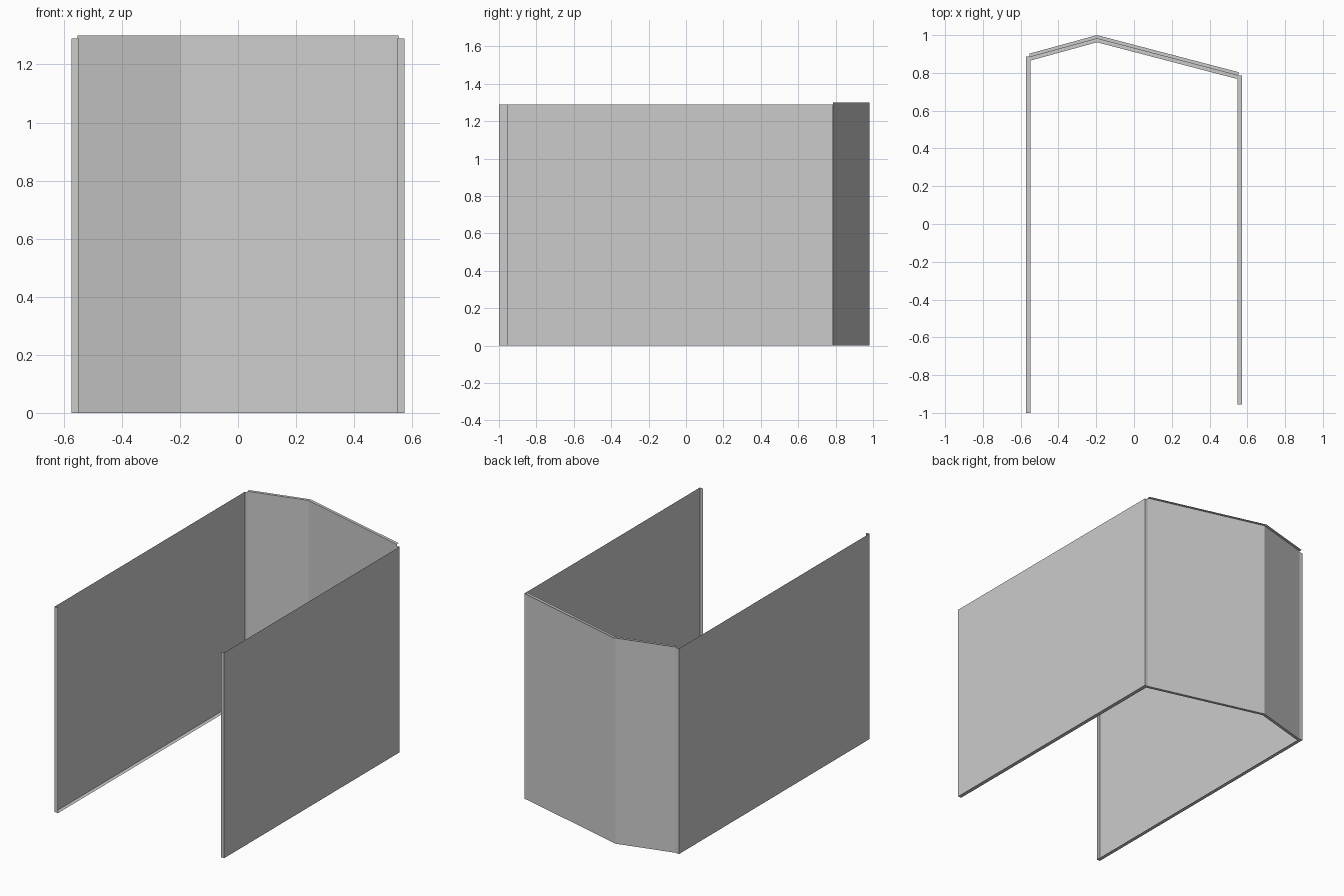
import bpy
import bmesh

if "Cube" in bpy.data.objects:
    bpy.data.objects.remove(bpy.data.objects["Cube"], do_unlink=True)

# Single plain grey sheet material
grey = bpy.data.materials.new("light_grey")
grey.use_nodes = True
colour = (0.6, 0.6, 0.6, 1.0)
grey.diffuse_color = colour
grey.node_tree.nodes["Principled BSDF"].inputs["Base Color"].default_value = colour


def sheet(name, plan, height, lips):
    """Raise a plan path into a thin folded sheet; lips are flat strips
    given as (edge path, folded path, z)."""
    bm = bmesh.new()

    def strip(path_a, z_a, path_b, z_b):
        a = [bm.verts.new((x, y, z_a)) for x, y in path_a]
        b = [bm.verts.new((x, y, z_b)) for x, y in path_b]
        for i in range(len(a) - 1):
            bm.faces.new((a[i], a[i + 1], b[i + 1], b[i]))

    strip(plan, 0, plan, height)
    for edge, folded, z in lips:
        strip(edge, z, folded, z)
    bmesh.ops.remove_doubles(bm, verts=bm.verts, dist=0.0005)
    bmesh.ops.recalc_face_normals(bm, faces=bm.faces)
    mesh = bpy.data.meshes.new(name)
    bm.to_mesh(mesh)
    bm.free()
    mesh.materials.append(grey)
    obj = bpy.data.objects.new(name, mesh)
    bpy.context.collection.objects.link(obj)
    return obj


WALL_X, LIP_X = 0.573, 0.549
WALL_TOP, BACK_TOP = 1.29, 1.30
LIP = 0.019

# Side walls: outer sheet with folded-in front, back and bottom lips
for name, side, front, back in (("left_wall", 1, -0.955, 0.785),
                                ("right_wall", -1, -1.0, 0.887)):
    outer = [(side * WALL_X, front), (side * WALL_X, back)]
    inner = [(side * LIP_X, front), (side * LIP_X, back)]
    sheet(name, [inner[0], *outer, inner[1]], WALL_TOP, [(outer, inner, 0)])

# Bent back wall: bottom lip folds inward, top lip folds outward
bend = [(-0.553, 0.883), (-0.196, 0.981), (0.553, 0.785)]
inward = [(x, y - LIP) for x, y in bend]
outward = [(x, y + LIP) for x, y in bend]
sheet("back_wall", bend, BACK_TOP, [(bend, inward, 0), (bend, outward, BACK_TOP)])
